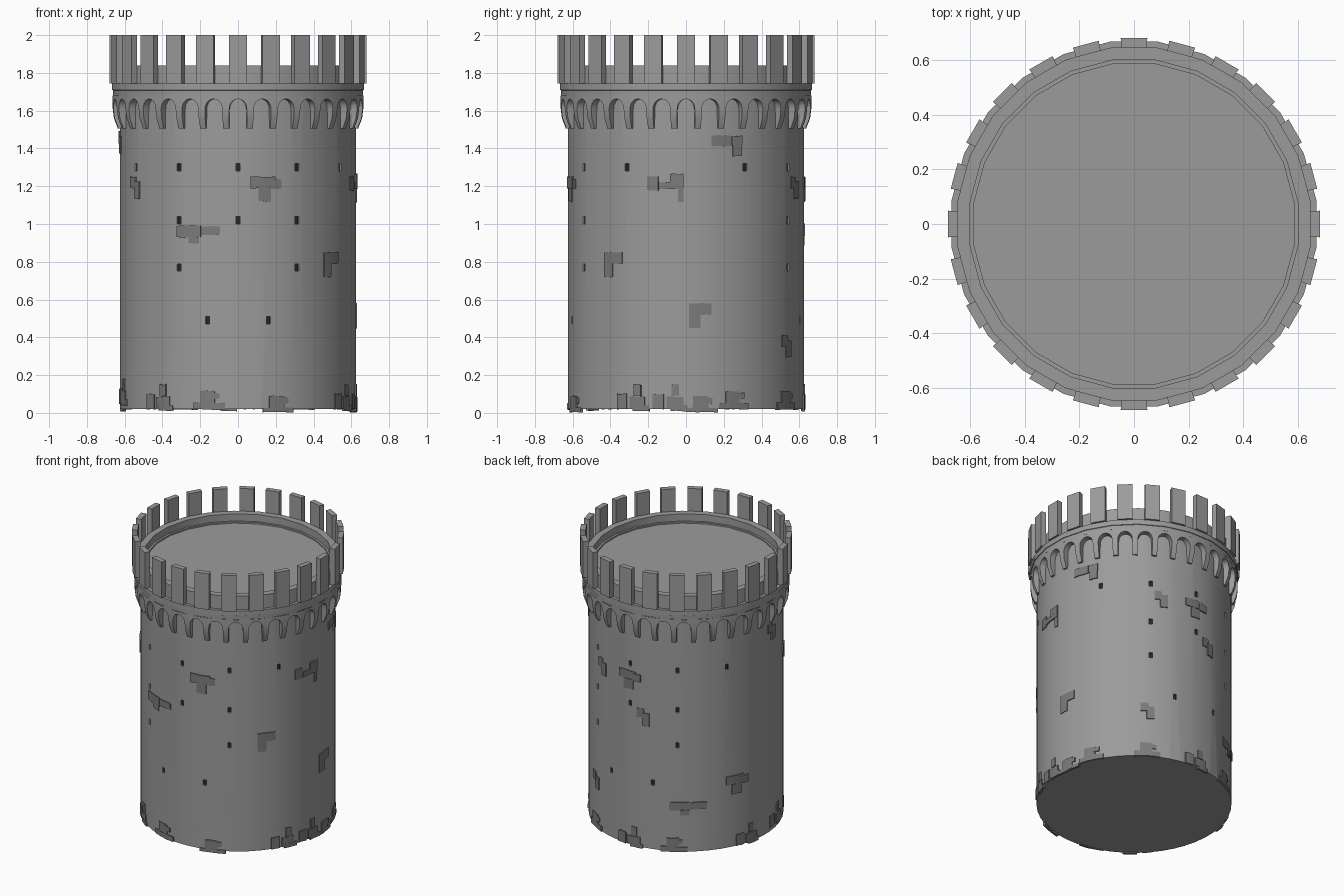
import bpy, bmesh, random
from math import sin, cos, pi, radians

if "Cube" in bpy.data.objects:
    bpy.data.objects.remove(bpy.data.objects["Cube"])

random.seed(4)


def material(name, v):
    m = bpy.data.materials.new(name)
    m.diffuse_color = (v, v, v, 1)
    m.use_nodes = True
    m.node_tree.nodes["Principled BSDF"].inputs["Base Color"].default_value = m.diffuse_color
    return m


STONE = material("stone", .33)
BRICK = material("dark_brick", .2)
DARK = material("window_dark", .02)


def pos(az, r, z):
    """Point on the tower: azimuth in degrees from the front (-y) towards +x."""
    a = radians(az)
    return (r * sin(a), -r * cos(a), z)


def finish(bm, name, smooth=None, mat=STONE):
    bmesh.ops.remove_doubles(bm, verts=bm.verts, dist=1e-5)
    bmesh.ops.recalc_face_normals(bm, faces=bm.faces)
    me = bpy.data.meshes.new(name)
    bm.to_mesh(me)
    bm.free()
    me.materials.append(mat)
    ob = bpy.data.objects.new(name, me)
    bpy.context.collection.objects.link(ob)
    if smooth:
        bpy.ops.object.select_all(action='DESELECT')
        ob.select_set(True)
        bpy.context.view_layer.objects.active = ob
        bpy.ops.object.shade_smooth_by_angle(angle=radians(smooth))
    return ob


def lathe(name, profile, n, smooth=30):
    bm = bmesh.new()
    step = 360 / n
    rings = [[bm.verts.new(pos((i + .5) * step, r, z)) for i in range(n)] for r, z in profile]
    for a, b in zip(rings, rings[1:]):
        for i in range(n):
            j = (i + 1) % n
            bm.faces.new((a[i], a[j], b[j], b[i]))
    bm.faces.new(rings[0])
    bm.faces.new(rings[-1])
    return finish(bm, name, smooth)


def slab(bm, az, half, r0, r1, z0, z1, segs=1, jit=0):
    """Box that follows the wall; half is its half width in degrees."""
    j = lambda s: random.uniform(-s, s)
    cols = []
    for i in range(segs + 1):
        a = az - half + 2 * half * i / segs + j(jit * 60)
        lo, hi = z0 + j(jit), z1 + j(jit)
        cols.append([bm.verts.new(pos(a, r, z)) for r, z in
                     ((r0, lo), (r1, lo), (r1, hi), (r0, hi))])
    for a, b in zip(cols, cols[1:]):
        for k in range(4):
            m = (k + 1) % 4
            bm.faces.new((a[k], b[k], b[m], a[m]))
    bm.faces.new(cols[0])
    bm.faces.new(cols[-1][::-1])


# main shaft
shaft = lathe("tower_wall", [(.626, .02), (.626, 1.7)], 48)

# small window recesses with dark backs, the same on front and back halves
cut, back = bmesh.new(), bmesh.new()
windows = {1.3: (-60, -30, 0, 30, 60), 1.02: (-30, 0, 30), .77: (-30, 30), .49: (-15, 15)}
for z, angles in windows.items():
    for a in angles:
        for turn in (0, 180):
            slab(cut, a + turn, 1.0, .59, .65, z - .019, z + .019)
            slab(back, a + turn, 1.1, .58, .615, z - .021, z + .021)
finish(back, "window_backs", mat=DARK)
cutter = finish(cut, "window_cutter", mat=DARK)
cutter.hide_render = True
cutter.hide_set(True)
mod = shaft.modifiers.new("windows", 'BOOLEAN')
mod.object = cutter
mod.operation = 'DIFFERENCE'
mod.solver = 'EXACT'

# parapet band, rim and roof floor
lathe("parapet", [(.62, 1.68), (.667, 1.68), (.668, 1.708), (.672, 1.71), (.672, 1.745),
                  (.65, 1.745), (.65, 1.84), (.604, 1.84), (.604, 1.79), (.59, 1.79),
                  (.59, 1.78)], 24)

# merlons
bm = bmesh.new()
for i in range(24):
    slab(bm, i * 15, 4.1, .645, .682, 1.745, 2.0)
finish(bm, "merlons")


# arched corbel frieze
def flare(z):
    t = min(max((z - 1.5) / .11, 0), 1)
    return .635 + .03 * t * (2 - t)


bm = bmesh.new()
N = 32
half = 180 / N
arc = 10
for i in range(N):
    c = i * 360 / N
    inner = [(-4.2, 1.505), (-4.1, 1.56)]
    outer = [(-half, 1.505), (-half, 1.56)]
    for k in range(arc + 1):
        t = pi * k / arc
        inner.append((-4.0 * cos(t), 1.61 + .052 * sin(t)))
        if k in (0, arc):
            outer.append((-half if k == 0 else half, 1.61))
        else:
            outer.append((-half + 2 * half * (k - 1) / (arc - 2), 1.68))
    inner += [(4.1, 1.56), (4.2, 1.505)]
    outer += [(half, 1.56), (half, 1.505)]
    v = lambda p, r=None: bm.verts.new(pos(c + p[0], r or flare(p[1]), p[1]))
    vi, vo = [v(p) for p in inner], [v(p) for p in outer]
    vb = [v(p, .62) for p in inner]
    for k in range(len(inner) - 1):
        bm.faces.new((vo[k], vo[k + 1], vi[k + 1], vi[k]))
        bm.faces.new((vi[k], vi[k + 1], vb[k + 1], vb[k]))
    for k in (0, -1):
        bm.faces.new((vo[k], vi[k], vb[k], v(outer[k], .62)))
finish(bm, "corbel_arches", 30)

# exposed brick patches: shapes are bricks of (offset, height, width, thickness) in units
SHAPES = {
    "tee": [(-.01, .03, .13, .06), (.0, -.035, .07, .07), (.06, .02, .06, .05)],
    "long": [(-.05, .02, .14, .06), (.07, .025, .11, .045), (-.02, -.025, .06, .035)],
    "hook": [(-.04, .02, .11, .055), (.05, .02, .06, .05), (.05, -.03, .05, .06)],
    "ell": [(-.02, 0, .06, .13), (.035, .035, .07, .06)],
    "step": [(-.07, .01, .06, .075), (.03, .0, .13, .035), (.06, .035, .07, .05), (.08, -.04, .03, .1)],
    "block": [(-.02, .03, .05, .06), (.02, -.01, .05, .09)],
    "foot": [(0, .035, .17, .035), (-.01, .075, .08, .08), (.03, .09, .05, .03)],
    "foot_tall": [(-.06, .06, .06, .08), (.03, .055, .09, .06), (.03, .12, .04, .06), (.05, .025, .09, .03)],
}
patches = [
    ("tee", 13, 1.19), ("long", -20, .94), ("ell", 51, .785), ("block", -60, 1.19),
    ("block", -84, 1.43), ("step", 80, 1.205), ("hook", 111, 1.42), ("ell", 96, .515),
    ("block", 148, .35), ("block", 156, 1.19), ("tee", 179, 1.19), ("block", 189, .94),
    ("tee", 246, .46), ("long", 216, .32),
    ("foot_tall", -42, 0), ("foot", -14, 0), ("foot", 20, -.025), ("foot_tall", 63, 0),
    ("foot_tall", 82, 0), ("foot", 98, -.025), ("foot", 114, 0), ("foot", 148, 0),
    ("foot_tall", 180, 0), ("foot", 208, 0), ("foot_tall", 254, 0), ("foot_tall", -78, .03),
]
bm = bmesh.new()
for shape, az, z in patches:
    for u, v, w, h in SHAPES[shape]:
        deg = 180 / pi / .625
        slab(bm, az + u * deg, w / 2 * deg, .615, .630 + random.uniform(0, .004),
             max(z + v - h / 2, .004), z + v + h / 2, 3, .003)
finish(bm, "brick_patches", mat=BRICK)
